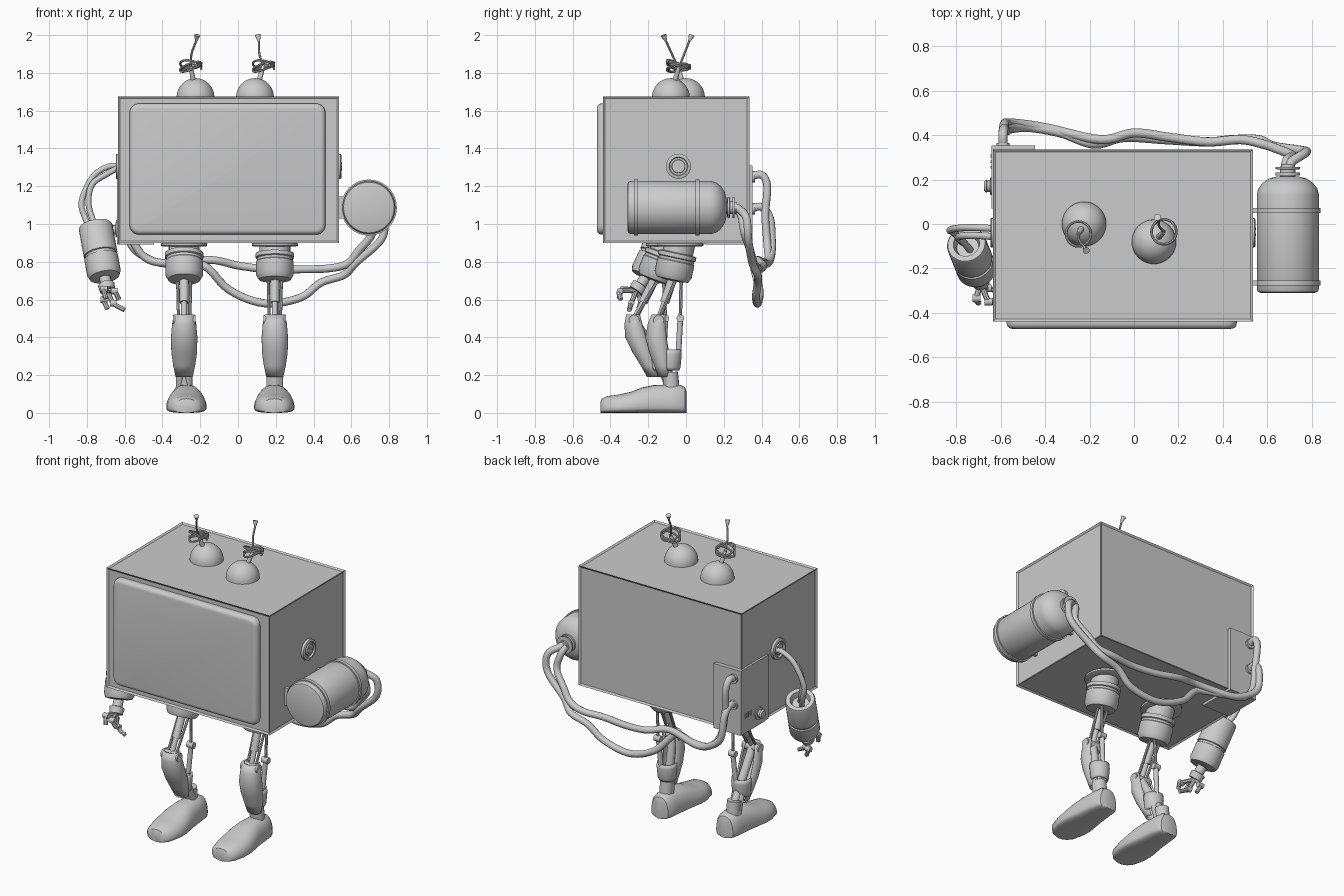
import bpy, bmesh, math
from mathutils import Vector as V

if "Cube" in bpy.data.objects:
    bpy.data.objects.remove(bpy.data.objects["Cube"], do_unlink=True)

gray = bpy.data.materials.new("plain_gray")
gray.use_nodes = True
gray.diffuse_color = (0.6, 0.6, 0.6, 1)
gray.node_tree.nodes["Principled BSDF"].inputs["Base Color"].default_value = (0.6, 0.6, 0.6, 1)
TAU = math.tau


def finish(name, bm, angle=35):
    bmesh.ops.recalc_face_normals(bm, faces=bm.faces[:])
    me = bpy.data.meshes.new(name)
    bm.to_mesh(me)
    bm.free()
    me.materials.append(gray)
    me.shade_smooth()
    me.set_sharp_from_angle(angle=math.radians(angle))
    ob = bpy.data.objects.new(name, me)
    bpy.context.collection.objects.link(ob)
    return ob


def skin(name, rings, closed=True):
    """Surface through rings of points, capped when closed."""
    bm = bmesh.new()
    rows = [[bm.verts.new(p) for p in ring] for ring in rings]
    n = len(rows[0])
    for r, s in zip(rows, rows[1:]):
        for i in range(n if closed else n - 1):
            j = (i + 1) % n
            bm.faces.new((r[i], r[j], s[j], s[i]))
    if closed:
        bm.faces.new(rows[0][::-1])
        bm.faces.new(rows[-1])
    return finish(name, bm)


def lathe(name, a, b, profile, n=32):
    """Turn (radius, fraction) pairs around the axis a-b."""
    a, b = V(a), V(b)
    q = V((0, 0, 1)).rotation_difference(b - a)
    return skin(name, [[a.lerp(b, t) + q @ V((max(r, .0005) * math.cos(TAU * i / n),
                max(r, .0005) * math.sin(TAU * i / n), 0)) for i in range(n)] for r, t in profile])


def rod(name, a, b, r, r2=None, n=16):
    return lathe(name, a, b, [(r, 0), (r if r2 is None else r2, 1)], n)


def tube(name, pts, r, n=12, steps=6):
    """Round tube along a smooth path."""
    p = [V(x) for x in pts]
    p = [p[0] * 2 - p[1]] + p + [p[-1] * 2 - p[-2]]
    path = []
    for i in range(1, len(p) - 2):
        a, b, c, d = p[i - 1:i + 3]
        for k in range(steps):
            t = k / steps
            path.append(.5 * (2 * b + (c - a) * t + (2 * a - 5 * b + 4 * c - d) * t * t
                              + (3 * b - a - 3 * c + d) * t ** 3))
    path.append(p[-2])
    rings, old, u = [], None, None
    for i, c in enumerate(path):
        tan = (path[min(i + 1, len(path) - 1)] - path[max(i - 1, 0)]).normalized()
        u = tan.orthogonal().normalized() if old is None else old.rotation_difference(tan) @ u
        w, old = tan.cross(u), tan
        rings.append([c + r * (u * math.cos(TAU * k / n) + w * math.sin(TAU * k / n)) for k in range(n)])
    return skin(name, rings)


def block(lo, hi):
    bm = bmesh.new()
    bmesh.ops.create_cube(bm, size=1)
    lo, hi = V(lo), V(hi)
    for v in bm.verts:
        v.co = [(l + h) / 2 + c * (h - l) for l, h, c in zip(lo, hi, v.co)]
    return bm


# Body box with thin raised borders
bm = block((-.635, -.44, .9), (.535, .335, 1.675))
bmesh.ops.inset_individual(bm, faces=bm.faces[:], thickness=.016, depth=-.008)
finish("body", bm)

# Cushion-like screen
bm = block((-.574, -.472, .944), (.463, -.43, 1.638))
along = [e for e in bm.edges if abs(e.verts[0].co.y - e.verts[1].co.y) > .01]
bmesh.ops.bevel(bm, geom=along, offset=.05, segments=6, profile=.5, affect='EDGES')
rim = [e for e in bm.edges if all(v.co.y < -.47 for v in e.verts)]
bmesh.ops.bevel(bm, geom=rim, offset=.026, segments=5, profile=.5, affect='EDGES')
finish("screen", bm, 50)

# Corner service panel with valve and slots
finish("back_panel", block((-.64, .32, .9), (-.445, .353, 1.31)))
finish("side_panel", block((-.641, .07, .897), (-.625, .353, 1.31)))
finish("bottom_panel", block((-.64, .1, .892), (-.445, .353, .91)))
lathe("valve", (-.635, .17, .97), (-.675, .17, .97),
      [(.04, 0), (.04, .3), (.025, .35), (.025, .7), (.03, .75), (.022, 1)], 20)
for k in range(3):
    finish("slot", block((-.646, .25 + .025 * k, .99), (-.638, .262 + .025 * k, 1.02)))

# Round sockets in both side walls
for side, x in ((1, .527), (-1, -.627)):
    lathe("socket", (x, -.04, 1.305), (x + side * .02, -.04, 1.305),
          [(.066, 0), (.066, .8), (.06, 1), (.05, 1), (.046, .5), (.036, .5), (.034, .9), (0, .9)])
for k in range(3):
    c = V((.54, -.04 + .018 * math.cos(TAU * k / 3), 1.305 + .018 * math.sin(TAU * k / 3)))
    rod("socket_pin", c, c + V((.01, 0, 0)), .006, n=8)

# Tank, neck and straps
lathe("tank", (.693, -.31, 1.087), (.693, .215, 1.087),
      [(.122, 0), (.134, .008), (.14, .03), (.14, .84), (.134, .89), (.115, .94), (.085, .98), (.045, 1)], 48)
lathe("tank_neck", (.693, .2, 1.087), (.693, .27, 1.087),
      [(.035, 0), (.035, .25), (.055, .27), (.055, .45), (.035, .47), (.035, .65), (.055, .67),
       (.055, .8), (.03, .82), (.03, 1)])
for y in (-.265, .06):
    lathe("tank_strap", (.693, y - .011, 1.087), (.693, y + .011, 1.087),
          [(.13, 0), (.148, 0), (.148, 1), (.13, 1)], 48)
    finish("strap_bracket", block((.525, y - .011, 1.03), (.565, y + .011, 1.145)))

# Two hoses from the panel to the tank
tube("long_hose", [(-.59, .34, 1.25), (-.59, .40, 1.26), (-.585, .43, 1.2), (-.575, .42, 1.05),
     (-.55, .43, .9), (-.47, .435, .81), (-.33, .41, .79), (-.18, .36, .78), (-.045, .39, .65), (.14, .38, .58),
     (.33, .37, .61), (.44, .38, .69), (.56, .38, .73), (.63, .35, .8), (.76, .33, .92), (.77, .32, 1.03),
     (.71, .28, 1.08), (.705, .25, 1.085)], .021)
tube("short_hose", [(-.59, .34, 1.08), (-.59, .4, 1.09), (-.585, .445, 1.03), (-.57, .455, .9),
     (-.5, .45, .83), (-.38, .43, .79), (-.15, .38, .81), (0, .41, .78), (.16, .39, .76), (.33, .37, .76),
     (.48, .38, .765), (.58, .36, .79), (.64, .34, .86), (.71, .31, .95), (.69, .29, 1.05), (.68, .25, 1.085)], .021)
for z in (1.25, 1.08):
    rod("hose_collar", (-.59, .345, z), (-.59, .365, z), .03)

# Cable arm, forearm can and hand
for d in (-.018, .018):
    tube("arm_cable", [(-.62, -.04 + d, 1.305), (-.69, -.035 + d, 1.285 + d), (-.77, -.035 + d, 1.23 + d),
         (-.81 - d, -.045 + d, 1.12), (-.79 - d, -.06 + d, 1.03), (-.755 - d, -.1 + d, .96)], .016)
top, end = V((-.755, -.09, .99)), V((-.705, -.215, .715))
lathe("forearm", top, end, [(.05, .12), (.06, 0), (.085, 0), (.09, .03), (.09, .55), (.083, .56), (.083, .6),
      (.09, .61), (.09, .9), (.08, .98), (.05, 1)])
palm = V((-.69, -.265, .645))
lathe("wrist", end, palm, [(.03, 0), (.03, .5), (.045, .55), (.04, 1)], 16)
for tip, bend in (((-.6, -.3, .545), (-.66, -.29, .58)), ((-.63, -.345, .6), (-.655, -.35, .645)),
                  ((-.70, -.355, .605), (-.71, -.335, .655)), ((-.69, -.25, .55), (-.71, -.24, .6))):
    tube("finger", [palm, bend, tip], .013, 8)
    rod("knuckle", V(bend) - V((.018, 0, 0)), V(bend) + V((.018, 0, 0)), .017, n=12)

# Legs: (x, hip y, cup end y, forward lean)
for x, hip, cup, lean in ((-.285, -.09, -.17, 1), (.195, -.03, -.075, 0)):
    a, b = V((x, hip, .91)), V((x, cup, .70))
    lathe("hip_flange", (x, hip, .905), (x, hip, .88), [(.11, 0), (.122, .3), (.122, .8), (.11, 1), (.09, 1)])
    lathe("hip_cup", a, b, [(.082, 0), (.082, .3), (.102, .32), (.102, .42), (.095, .44), (.095, .5),
          (.1, .52), (.1, .85), (.085, .97), (.04, 1)])

    def shift(z):
        return -lean * (.06 + .07 * (z - .2) / .3)

    knee = V((x, -.145 + shift(.5), .49))
    rod("thigh_rod", b, b.lerp(knee, .55), .024)
    rod("thigh_piston", b.lerp(knee, .5), knee, .016)
    rod("knee_pin", knee - V((.06, 0, 0)), knee + V((.06, 0, 0)), .028)
    for s in (-1, 1):
        rod("thigh_strut", b + V((s * .035, .02, 0)), knee + V((s * .03, 0, 0)), .008, n=8)

    # Open shin shell
    rings = []
    for z, y, rx, ry in ((.52, -.14, .055, .042), (.47, -.148, .064, .055), (.4, -.15, .07, .065),
                         (.32, -.135, .068, .06), (.25, -.12, .058, .048), (.19, -.112, .045, .036)):
        rings.append([V((x + rx * math.sin(t), y + shift(z) - ry * math.cos(t), z))
                      for t in [(-.38 + .76 * i / 24) * TAU for i in range(25)]])
    shell = skin("shin_shell", rings, False)
    mod = shell.modifiers.new("thickness", 'SOLIDIFY')
    mod.thickness = .01

    # Calf cuff, shin core and rear piston
    cy = -.085 + shift(.28)
    cuff = skin("calf_cuff", [[V((x + r * math.sin(t), cy + r * math.cos(t), z))
                for t in [(-.3 + .6 * i / 20) * TAU for i in range(21)]]
                for z, r in ((.225, .05), (.24, .056), (.31, .062), (.335, .06))], False)
    cuff.modifiers.new("thickness", 'SOLIDIFY').thickness = .01
    ankle = V((x, -.095, .2))
    rod("shin_core", knee, ankle, .026)
    low, mid = V((x + .012, cy + .045, .32)), V((x + .025, cy + .055, .5))
    rod("calf_piston", low, mid, .015)
    rod("calf_rod", mid, b + V((.03, .05, .03)), .009, n=8)
    rod("calf_joint", mid - V((.022, 0, 0)), mid + V((.022, 0, 0)), .02)
    for s in (-1, 1):
        rod("ankle_post", (x + s * .025, -.085, .12), (x + s * .022, -.1 + shift(.2) / 2, .24), .02)
    rod("ankle_sleeve", (x, -.075, .12), (x, -.085, .215), .042)

    # Rounded shoe
    fx = x + (.012 if x < 0 else -.003)
    rings = []
    for y, w, h in ((-.453, .03, .055), (-.445, .06, .075), (-.42, .085, .088), (-.35, .104, .098),
                    (-.29, .107, .112), (-.23, .1, .135), (-.17, .09, .147), (-.08, .08, .15),
                    (-.03, .074, .148), (-.005, .06, .135), (.003, .03, .11)):
        ring = []
        for i in range(32):
            c, s = math.cos(TAU * i / 32), math.sin(TAU * i / 32)
            z = h * (.3 + .7 * s) if s > 0 else h * .3 * (1 - abs(s) ** .5)
            ring.append(V((fx + w * math.copysign(abs(c) ** .75, c), y, z)))
        rings.append(ring)
    skin("shoe", rings)

# Domes with coiled antennas
for c, coil, tip in (((-.225, 0, 1.67), (-.25, -.045, 1.835), (-.215, -.12, 2)),
                     ((.09, -.08, 1.67), (.135, -.035, 1.835), (.105, .03, 2))):
    c, coil, tip = V(c), V(coil), V(tip)
    lathe("dome", c, c + V((0, 0, .102)),
          [(.1 * math.cos(k * TAU / 48), math.sin(k * TAU / 48)) for k in range(13)], 48)
    foot = c.lerp(coil, .5) + V((0, 0, .01))
    rod("antenna_base", foot, coil, .014, .01)
    turns = []
    for i in range(49):
        t, k = i / 16 * TAU, i / 48
        turns.append(coil + V((.056 * math.cos(t), .056 * math.sin(t),
                               .03 * (k - .5) + .02 * math.sin(t + 4 * k))))
    tube("antenna_coil", turns, .006, 8, 3)
    neck = coil.lerp(tip, .8)
    tube("antenna_wire", [coil, coil.lerp(tip, .4) + V((-.01, 0, 0)), neck], .006, 8)
    rod("antenna_tip", neck, tip, .006, .016, 12)
